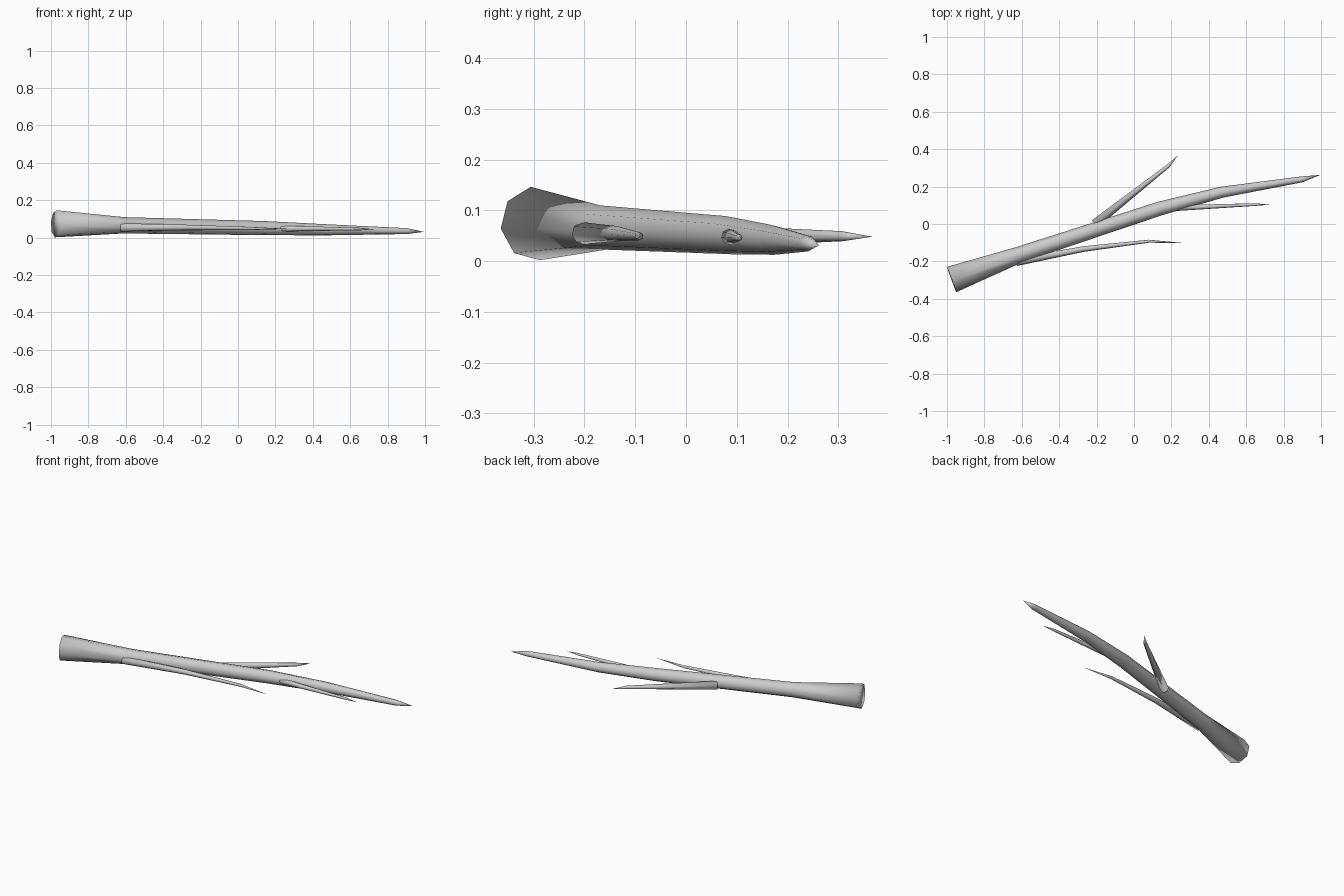
import bpy, bmesh, math
from mathutils import Vector

if "Cube" in bpy.data.objects:
    bpy.data.objects.remove(bpy.data.objects["Cube"])

UP = Vector((0, 0, 1))


def limb(name, stations, sides=8, twist=8):
    """Tapered tube through (x, y, z, radius) stations, ending in a point."""
    bm = bmesh.new()
    pts = [Vector(s[:3]) for s in stations]
    rings = []
    for i, s in enumerate(stations[:-1]):
        direction = (pts[i + 1] - pts[max(i - 1, 0)]).normalized()
        side = UP.cross(direction).normalized()
        up = direction.cross(side)
        ring = []
        for k in range(sides):
            a = math.radians(twist) + 2 * math.pi * k / sides
            ring.append(bm.verts.new(pts[i] + s[3] * (math.cos(a) * side + math.sin(a) * up)))
        rings.append(ring)
    tip = bm.verts.new(pts[-1])
    bm.faces.new(rings[0][::-1])
    for k in range(sides):
        j = (k + 1) % sides
        for a, b in zip(rings, rings[1:]):
            bm.faces.new((a[k], a[j], b[j], b[k]))
        bm.faces.new((rings[-1][k], rings[-1][j], tip))
    bmesh.ops.recalc_face_normals(bm, faces=bm.faces)
    for f in bm.faces:
        f.smooth = True
    mesh = bpy.data.meshes.new(name)
    bm.to_mesh(mesh)
    bm.free()
    obj = bpy.data.objects.new(name, mesh)
    bpy.context.collection.objects.link(obj)
    return obj


# Main fallen branch, thick cut end to pointed tip
limb("main_branch", [
    (-0.975, -0.297, 0.074, 0.073),
    (-0.61, -0.163, 0.066, 0.044),
    (0.14, 0.083, 0.051, 0.038),
    (0.47, 0.170, 0.042, 0.030),
    (0.90, 0.239, 0.035, 0.016),
    (0.995, 0.262, 0.031, 0)])

# Side twigs, rooted inside the main branch
limb("lower_twig", [
    (-0.63, -0.203, 0.055, 0.022),
    (-0.27, -0.134, 0.054, 0.015),
    (0.08, -0.092, 0.049, 0.008),
    (0.27, -0.102, 0.047, 0)])
limb("upper_twig", [
    (-0.21, 0.0, 0.049, 0.025),
    (0.18, 0.308, 0.049, 0.010),
    (0.236, 0.367, 0.048, 0)])
limb("outer_twig", [
    (0.20, 0.085, 0.048, 0.017),
    (0.36, 0.091, 0.048, 0.013),
    (0.65, 0.104, 0.046, 0.007),
    (0.725, 0.103, 0.045, 0)])
